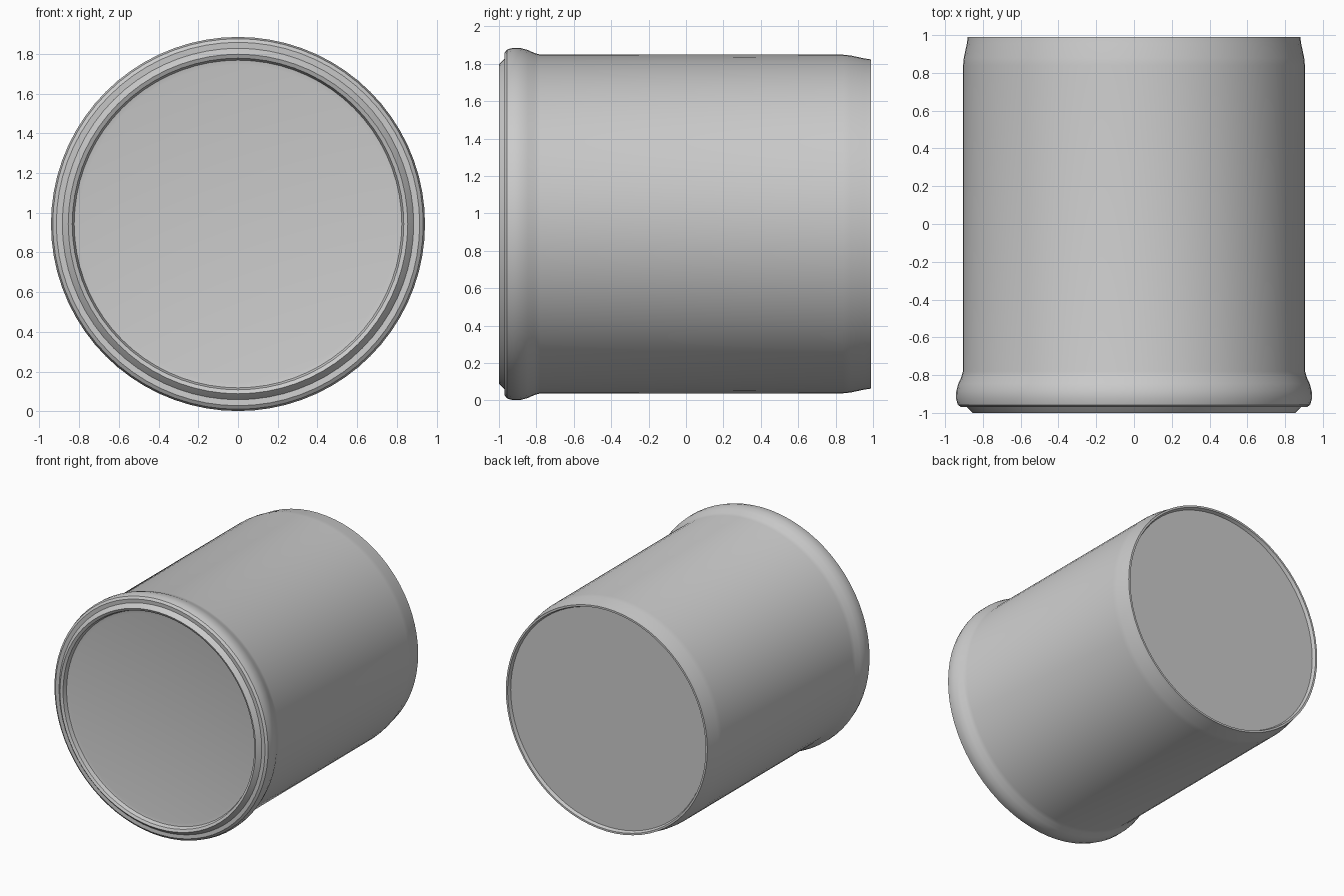
import bpy, bmesh, math

if "Cube" in bpy.data.objects:
    bpy.data.objects.remove(bpy.data.objects["Cube"])

CZ = 0.943      # height of the drum axis
SEGMENTS = 72


def lathe(name, profile):
    """Revolve (radius, y) points around the horizontal y axis."""
    bm = bmesh.new()
    rings = []
    for r, y in profile:
        if r == 0:
            rings.append([bm.verts.new((0, y, CZ))] * SEGMENTS)
            continue
        ring = []
        for i in range(SEGMENTS):
            a = 2 * math.pi * i / SEGMENTS
            ring.append(bm.verts.new((r * math.cos(a), y, CZ + r * math.sin(a))))
        rings.append(ring)
    for a, b in zip(rings, rings[1:]):
        for i in range(SEGMENTS):
            j = (i + 1) % SEGMENTS
            corners = list(dict.fromkeys((a[i], a[j], b[j], b[i])))
            bm.faces.new(corners)
    bmesh.ops.recalc_face_normals(bm, faces=bm.faces)
    mesh = bpy.data.meshes.new(name)
    bm.to_mesh(mesh)
    bm.free()
    obj = bpy.data.objects.new(name, mesh)
    bpy.context.collection.objects.link(obj)
    bpy.ops.object.select_all(action='DESELECT')
    obj.select_set(True)
    bpy.context.view_layer.objects.active = obj
    bpy.ops.object.shade_smooth_by_angle(angle=math.radians(35))
    return obj


# Closed drum: recessed front panel, beaded front rim, straight wall,
# tapered back rim and recessed back panel
lathe("drum_body", [
    (0, -0.955), (0.80, -0.955), (0.825, -0.96),         # front panel
    (0.835, -0.99), (0.855, -1.0), (0.87, -0.985),       # inner lip
    (0.885, -0.968), (0.915, -0.97), (0.933, -0.957),    # rolled bead
    (0.942, -0.925), (0.941, -0.885), (0.93, -0.845),
    (0.914, -0.81), (0.906, -0.78),
    (0.905, 0.84), (0.901, 0.88), (0.885, 0.955),        # wall and taper
    (0.88, 0.99), (0.865, 0.99), (0.855, 0.965),         # back rim
    (0, 0.965),                                          # back panel
])
